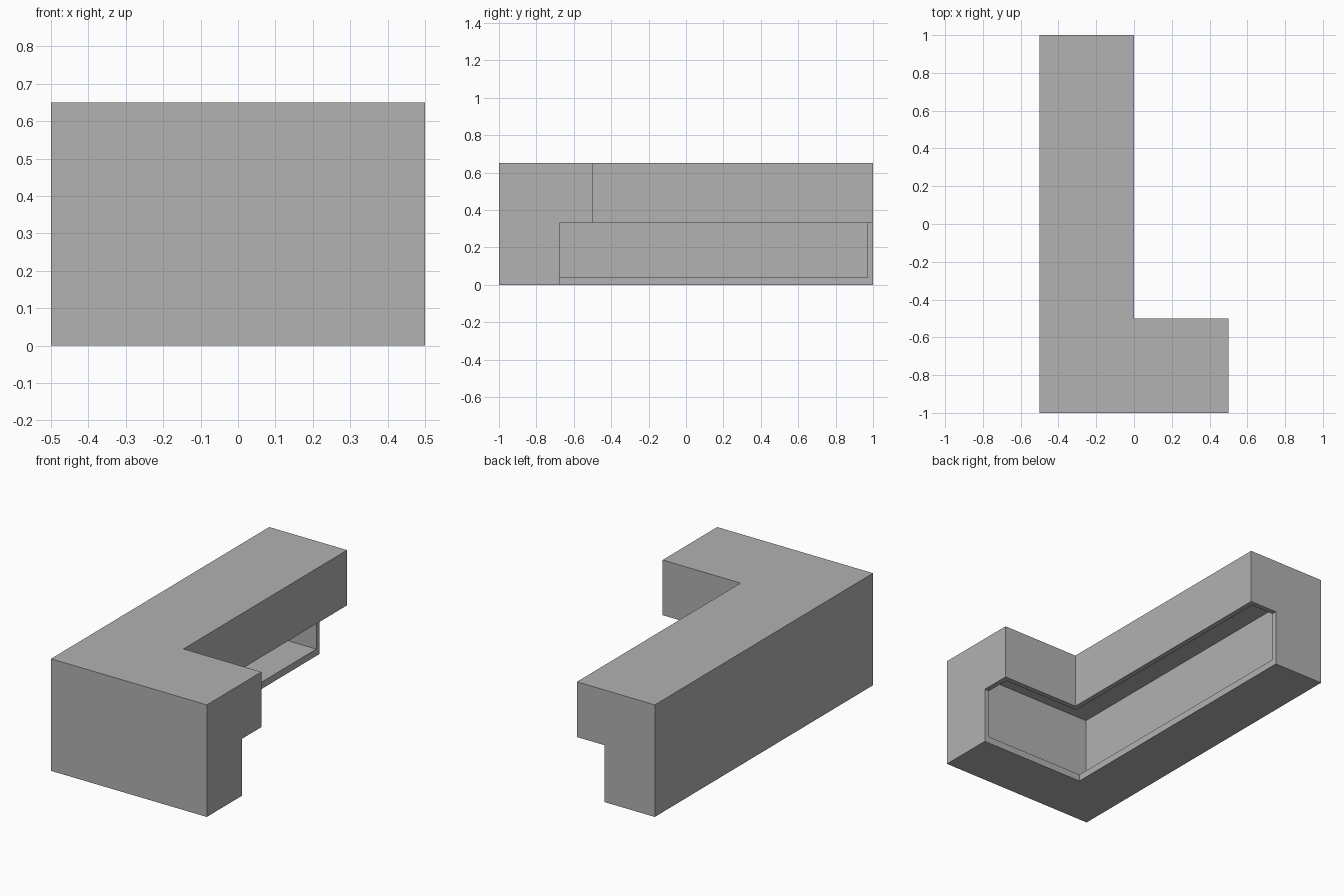
import bpy
import bmesh

default = bpy.data.objects.get("Cube")
if default:
    bpy.data.objects.remove(default, do_unlink=True)

PANEL = 0.03      # thickness of walls, top and fascia
FLOOR = 0.04      # thickness of the base shelf
HEIGHT = 0.65
STEP = 0.33       # underside of the overhanging fascia

grey = bpy.data.materials.new("plain grey")
grey.use_nodes = True
colour = (0.445, 0.445, 0.445, 1)
grey.diffuse_color = colour
grey.node_tree.nodes["Principled BSDF"].inputs["Base Color"].default_value = colour


def prism(name, outline, z0, z1):
    """Extrude a flat outline from z0 up to z1."""
    bm = bmesh.new()
    base = bm.faces.new([bm.verts.new((x, y, z0)) for x, y in outline])
    top = bmesh.ops.extrude_face_region(bm, geom=[base])["geom"]
    verts = [v for v in top if isinstance(v, bmesh.types.BMVert)]
    bmesh.ops.translate(bm, verts=verts, vec=(0, 0, z1 - z0))
    bmesh.ops.recalc_face_normals(bm, faces=bm.faces)
    mesh = bpy.data.meshes.new(name)
    bm.to_mesh(mesh)
    bm.free()
    mesh.materials.append(grey)
    obj = bpy.data.objects.new(name, mesh)
    bpy.context.collection.objects.link(obj)
    return obj


def l_outline(inset):
    """L-shaped plan, moved inwards by the inset on every side."""
    i = inset
    return [(-0.5 + i, -1 + i), (0.5 - i, -1 + i), (0.5 - i, -0.5 - i),
            (-i, -0.5 - i), (-i, 1 - i), (-0.5 + i, 1 - i)]


def cut(target, cutter):
    """Subtract the cutter from the target and remove it."""
    cutter.hide_render = True
    mod = target.modifiers.new("cut", 'BOOLEAN')
    mod.operation = 'DIFFERENCE'
    mod.solver = 'EXACT'
    mod.object = cutter
    bpy.context.view_layer.objects.active = target
    bpy.ops.object.modifier_apply(modifier=mod.name)
    bpy.data.objects.remove(cutter, do_unlink=True)


# Counter body
counter = prism("corner_counter", l_outline(0), 0, HEIGHT)

# Hollow interior, leaving walls, top, end panels and floor
cut(counter, prism("interior_cutter", l_outline(PANEL), FLOOR, HEIGHT - PANEL))

# Low recess on the inner side, opening the shelf below the fascia
recess = [(-0.177, -0.677), (0.7, -0.677), (0.7, 1.2), (-0.177, 1.2)]
cut(counter, prism("recess_cutter", recess, -0.2, STEP))
